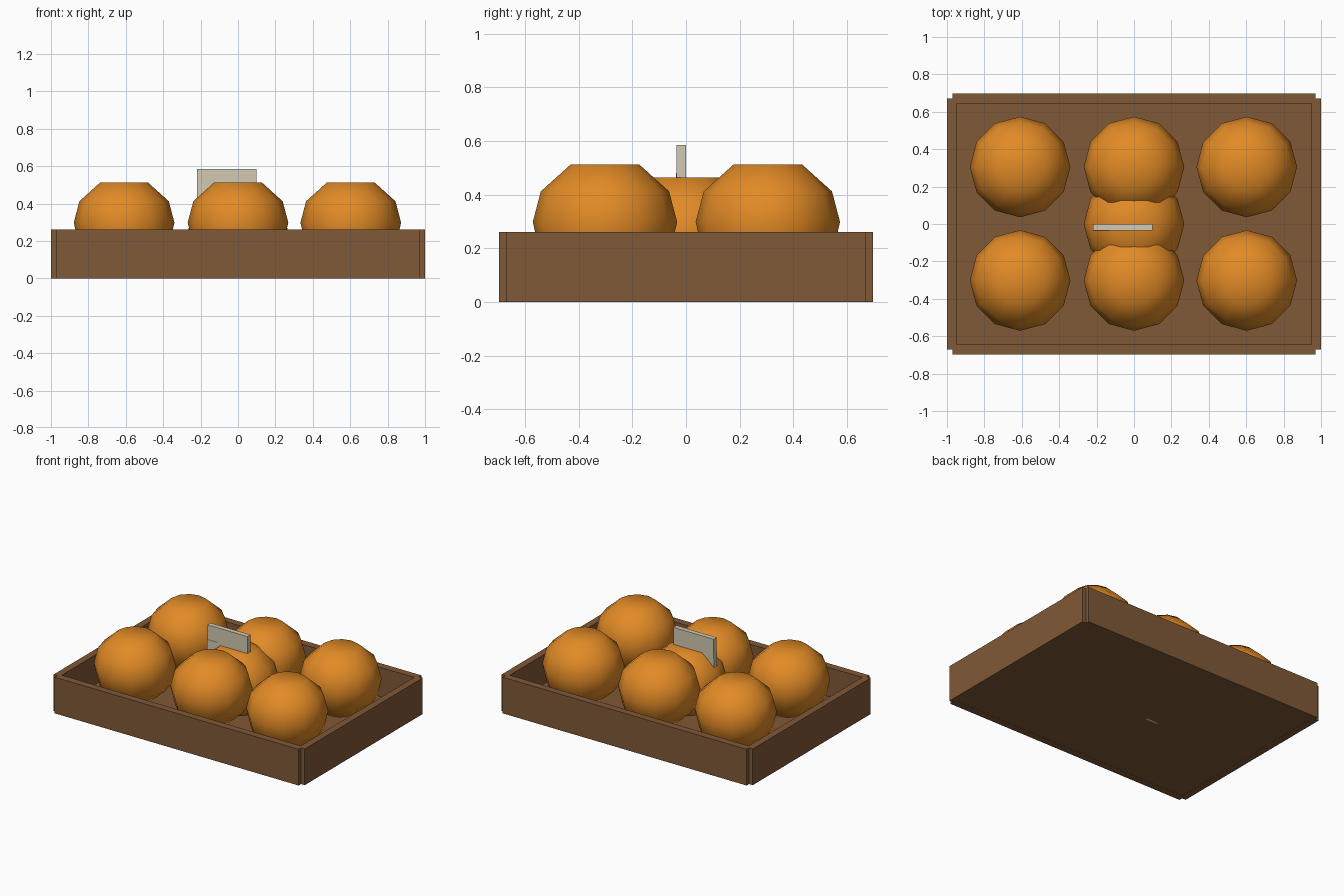
import bpy, bmesh, math

if "Cube" in bpy.data.objects:
    bpy.data.objects.remove(bpy.data.objects["Cube"])


def material(name, rgb):
    m = bpy.data.materials.new(name)
    m.diffuse_color = (*rgb, 1)
    m.use_nodes = True
    m.node_tree.nodes["Principled BSDF"].inputs["Base Color"].default_value = m.diffuse_color
    return m


WOOD = material("brown wood", (0.22, 0.10, 0.039))
FRUIT = material("orange skin", (0.76, 0.256, 0.019))
CARD = material("pale card", (0.65, 0.59, 0.44))


def finish(name, bm, mat, smooth=False):
    bmesh.ops.recalc_face_normals(bm, faces=bm.faces)
    for f in bm.faces:
        f.smooth = smooth
    mesh = bpy.data.meshes.new(name)
    bm.to_mesh(mesh)
    bm.free()
    mesh.materials.append(mat)
    ob = bpy.data.objects.new(name, mesh)
    bpy.context.collection.objects.link(ob)
    return ob


def box(name, x, y, z, mat, foot=None):
    """Box from ranges; foot replaces the y range at the bottom."""
    bm = bmesh.new()
    bmesh.ops.create_cube(bm, size=1)
    for v in bm.verts:
        yr = foot if foot and v.co.z < 0 else y
        v.co = (x[v.co.x > 0], yr[v.co.y > 0], z[v.co.z > 0])
    return finish(name, bm, mat)


def fruit(name, cx, cy, cz, turn):
    """Twelve-sided ball with flattened poles."""
    sides = 12
    profile = [(0.127, 0.223), (0.239, 0.122), (0.269, 0.008),
               (0.239, -0.122), (0.127, -0.223)]
    bm = bmesh.new()
    rings = []
    for r, z in profile:
        rings.append([bm.verts.new((cx + r * math.cos(turn + i * math.tau / sides),
                                    cy + r * math.sin(turn + i * math.tau / sides),
                                    cz + z)) for i in range(sides)])
    for a, b in zip(rings, rings[1:]):
        for i in range(sides):
            j = (i + 1) % sides
            bm.faces.new((a[i], a[j], b[j], b[i]))
    # flat caps fanned around a centre point
    for ring, z in ((rings[0], profile[0][1]), (rings[-1], profile[-1][1])):
        pole = bm.verts.new((cx, cy, cz + z))
        for i in range(sides):
            bm.faces.new((ring[i], ring[(i + 1) % sides], pole))
    return finish(name, bm, FRUIT, smooth=True)


# Tray: floor and four walls with notched corners
box("tray_floor", (-0.96, 0.96), (-0.66, 0.66), (0.001, 0.05), WOOD)
for s, side in ((-1, "front"), (1, "back")):
    box(side + "_wall", (-0.97, 0.97), sorted((s * 0.645, s * 0.697)), (0, 0.26), WOOD)
for s, side in ((-1, "left"), (1, "right")):
    box(side + "_wall", sorted((s * 0.95, s * 1.0)), (-0.67, 0.67), (0, 0.26), WOOD)

# Two rows of three fruits, plus a lower one in the middle
for row, y in (("front", -0.302), ("back", 0.305)):
    for col, x in (("left", -0.609), ("middle", 0.0), ("right", 0.603)):
        fruit(f"{row}_{col}_fruit", x, y, 0.29, 0)
fruit("centre_fruit", 0, 0, 0.24, 0)

# Price card on a tapered stake
box("sign_card", (-0.22, 0.10), (-0.035, 0.0), (0.45, 0.585), CARD)
box("sign_stake", (-0.22, -0.13), (-0.037, -0.001), (0.0, 0.48), CARD, foot=(-0.037, -0.02))
